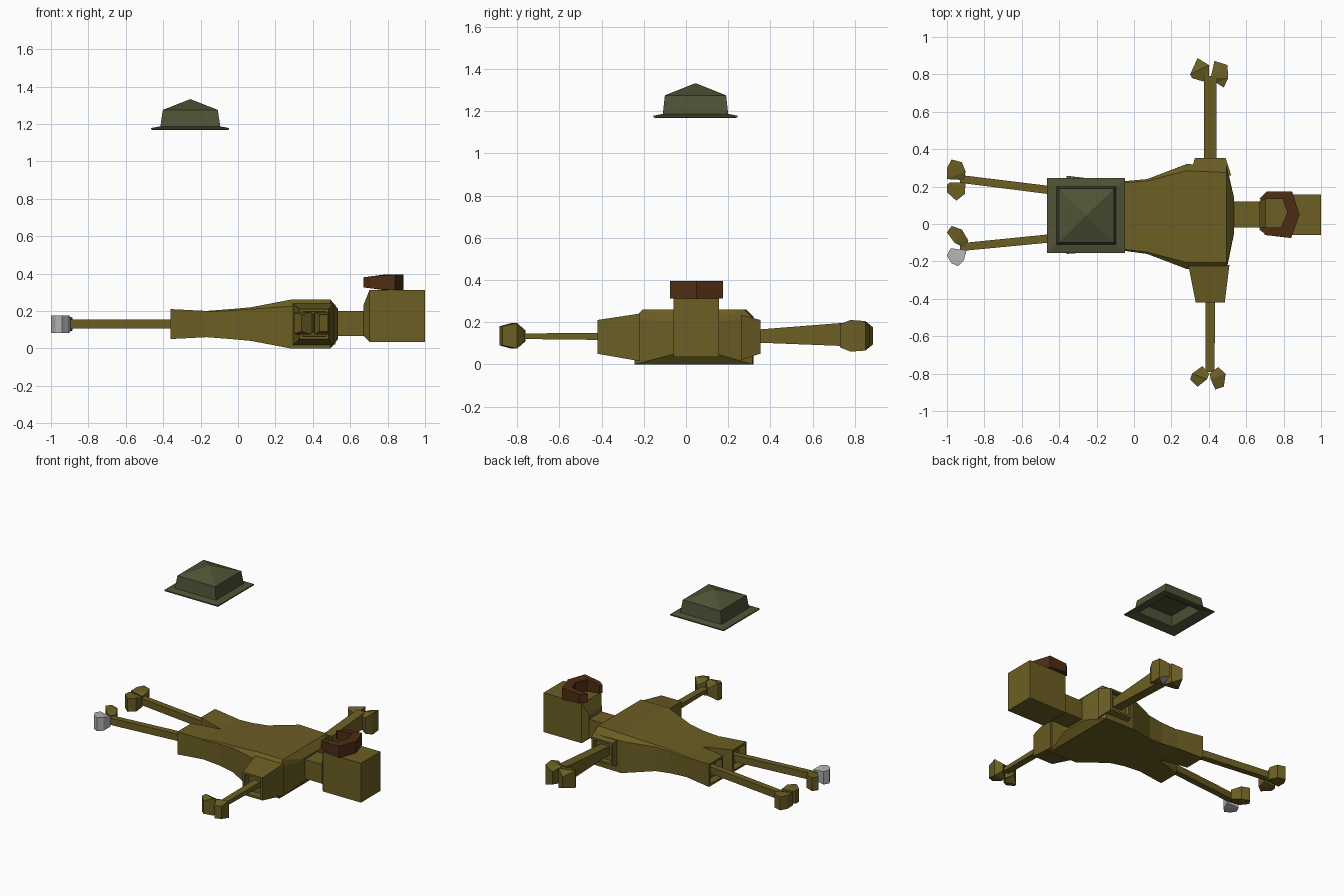
import bpy, bmesh

cube = bpy.data.objects.get("Cube")
if cube:
    bpy.data.objects.remove(cube)


def material(name, rgb):
    m = bpy.data.materials.new(name)
    m.use_nodes = True
    col = (*rgb, 1)
    m.diffuse_color = col
    bsdf = m.node_tree.nodes["Principled BSDF"]
    bsdf.inputs["Base Color"].default_value = col
    bsdf.inputs["Roughness"].default_value = 0.9
    return m


OLIVE = material("olive", (0.147, 0.112, 0.017))
GREEN = material("grey green", (0.080, 0.084, 0.037))
BROWN = material("dark brown", (0.076, 0.026, 0.006))
GREY = material("light grey", (0.45, 0.45, 0.45))


def finish(name, bm, *mats):
    bmesh.ops.recalc_face_normals(bm, faces=bm.faces)
    me = bpy.data.meshes.new(name)
    bm.to_mesh(me)
    bm.free()
    for m in mats:
        me.materials.append(m)
    ob = bpy.data.objects.new(name, me)
    bpy.context.collection.objects.link(ob)
    return ob


def loft(name, rings, mat, hollow_end=False):
    """Skin a row of equal-length rings; optionally recess the last cap as an opening."""
    bm = bmesh.new()
    rows = [[bm.verts.new(p) for p in r] for r in rings]
    n = len(rows[0])
    for a, b in zip(rows, rows[1:]):
        for i in range(n):
            j = (i + 1) % n
            bm.faces.new((a[i], a[j], b[j], b[i]))
    bm.faces.new(rows[0][::-1])
    end = bm.faces.new(rows[-1])
    bmesh.ops.recalc_face_normals(bm, faces=bm.faces)
    if hollow_end:
        bmesh.ops.inset_individual(bm, faces=[end], thickness=0.02)
        bmesh.ops.inset_individual(bm, faces=[end], thickness=0.002, depth=-0.05)
    return finish(name, bm, mat)


def rect_x(x, y0, y1, z0, z1):
    return [(x, y0, z0), (x, y1, z0), (x, y1, z1), (x, y0, z1)]


def rect_y(y, x0, x1, z0, z1):
    return [(x0, y, z0), (x1, y, z0), (x1, y, z1), (x0, y, z1)]


def rect_z(z, x0, x1, y0, y1):
    return [(x0, y0, z), (x1, y0, z), (x1, y1, z), (x0, y1, z)]


def torso_ring(x, y0, y1, z0, z1, c):
    # rectangle with both top corners chamfered
    return [(x, y0, z0), (x, y1, z0), (x, y1, z1 - c),
            (x, y1 - c, z1), (x, y0 + c, z1), (x, y0, z1 - c)]


# Torso
loft("torso", [torso_ring(*s) for s in (
    (-0.17, -0.145, 0.235, 0.06, 0.20, 0.005),
    (-0.04, -0.145, 0.230, 0.05, 0.21, 0.008),
    (0.07, -0.160, 0.240, 0.04, 0.22, 0.010),
    (0.28, -0.240, 0.320, 0.00, 0.26, 0.035),
    (0.495, -0.245, 0.315, 0.00, 0.26, 0.040),
    (0.535, -0.050, 0.140, 0.05, 0.21, 0.010))], OLIVE)

# Trouser legs, open at the ends
for name, inner, outer, inner_end, outer_end in (
        ("left", 0.048, 0.235, 0.10, 0.258), ("right", 0.048, -0.145, -0.005, -0.16)):
    a, b = sorted((inner, outer))
    c, d = sorted((inner_end, outer_end))
    loft(name + "_trouser", [rect_x(-0.165, a, b, 0.06, 0.20),
                             rect_x(-0.36, c, d, 0.05, 0.21)], OLIVE, True)

# Sleeves, open at the ends
loft("back_sleeve", [rect_y(0.26, 0.30, 0.52, 0.02, 0.235),
                     rect_y(0.352, 0.325, 0.49, 0.05, 0.21)], OLIVE, True)
loft("front_sleeve", [rect_y(-0.22, 0.29, 0.51, 0.015, 0.24),
                      rect_y(-0.42, 0.33, 0.485, 0.05, 0.21)], OLIVE, True)

# Arms and legs
loft("back_arm", [rect_y(0.28, 0.375, 0.44, 0.105, 0.16),
                  rect_y(0.79, 0.375, 0.44, 0.085, 0.20)], OLIVE)
loft("front_arm", [rect_y(-0.35, 0.383, 0.435, 0.115, 0.15),
                   rect_y(-0.79, 0.383, 0.43, 0.12, 0.146)], OLIVE)
loft("left_leg", [rect_x(-0.30, 0.14, 0.185, 0.107, 0.155),
                  rect_x(-0.93, 0.22, 0.262, 0.107, 0.155)], OLIVE)
loft("right_leg", [rect_x(-0.30, -0.085, -0.04, 0.107, 0.155),
                   rect_x(-0.93, -0.145, -0.103, 0.107, 0.155)], OLIVE)

# Neck and head, with a chamfered back of the head
loft("neck", [rect_x(0.50, -0.02, 0.12, 0.065, 0.20),
              rect_x(0.70, -0.02, 0.12, 0.065, 0.20)], OLIVE)
loft("head", [rect_x(0.67, -0.02, 0.12, 0.07, 0.23),
              rect_x(0.703, -0.06, 0.157, 0.035, 0.312),
              rect_x(1.0, -0.06, 0.157, 0.035, 0.312)], OLIVE)

# Curved hair band on the head: outer x, y, inner x, y, half height
band = [(0.67, -0.03, 0.685, -0.015, 0.027), (0.71, -0.06, 0.71, -0.02, 0.032),
        (0.84, -0.075, 0.785, -0.02, 0.042), (0.885, 0.05, 0.82, 0.06, 0.042),
        (0.845, 0.175, 0.795, 0.135, 0.042), (0.71, 0.175, 0.71, 0.135, 0.032),
        (0.67, 0.135, 0.685, 0.125, 0.027)]
loft("hair_band", [[(a, b, 0.353 - h), (c, d, 0.353 - h), (c, d, 0.353 + h), (a, b, 0.353 + h)]
                   for a, b, c, d, h in band], BROWN)


def claw(name, pts, z=0.135, mats=(OLIVE,), rule=None):
    """Faceted block from an outline of x, y and half height."""
    bm = bmesh.new()
    lo = [bm.verts.new((x, y, z - h)) for x, y, h in pts]
    hi = [bm.verts.new((x, y, z + h)) for x, y, h in pts]
    n = len(pts)
    for i in range(n):
        j = (i + 1) % n
        bm.faces.new((lo[i], lo[j], hi[j], hi[i]))
    caps = [bm.faces.new(lo[::-1]), bm.faces.new(hi)]
    bmesh.ops.triangulate(bm, faces=caps)
    bmesh.ops.recalc_face_normals(bm, faces=bm.faces)
    if rule:
        for f in bm.faces:
            f.material_index = 1 if rule(f) else 0
    finish(name, bm, *mats)


# Two claws at the end of each limb
claw("back_hand_claw_a", [(0.30, 0.80, 0.06), (0.31, 0.78, 0.055), (0.37, 0.762, 0.05),
                          (0.40, 0.78, 0.06), (0.40, 0.85, 0.07), (0.34, 0.887, 0.04)])
claw("back_hand_claw_b", [(0.41, 0.78, 0.06), (0.44, 0.755, 0.05), (0.48, 0.73, 0.055),
                          (0.503, 0.78, 0.075), (0.50, 0.85, 0.07), (0.43, 0.872, 0.045)],
     mats=(OLIVE, GREY),
     rule=lambda f: f.normal.z < -0.2 and f.calc_center_median().y > 0.815)
claw("front_hand_claw_a", [(0.30, -0.83, 0.055), (0.31, -0.80, 0.06), (0.365, -0.76, 0.025),
                           (0.403, -0.80, 0.05), (0.39, -0.83, 0.06), (0.34, -0.87, 0.045)])
claw("front_hand_claw_b", [(0.405, -0.80, 0.05), (0.45, -0.765, 0.025), (0.49, -0.80, 0.06),
                           (0.48, -0.87, 0.045), (0.435, -0.885, 0.045), (0.41, -0.83, 0.06)])
claw("left_foot_claw_a", [(-1, 0.24, 0.045), (-0.91, 0.235, 0.03), (-0.90, 0.28, 0.045),
                          (-0.92, 0.33, 0.047), (-0.975, 0.345, 0.047), (-1, 0.30, 0.047)], 0.13)
claw("left_foot_claw_b", [(-1, 0.17, 0.047), (-0.95, 0.125, 0.047), (-0.905, 0.16, 0.047),
                          (-0.90, 0.222, 0.035), (-0.985, 0.222, 0.045), (-1, 0.21, 0.045)], 0.13)
claw("right_foot_claw_a", [(-1, -0.045, 0.047), (-0.96, -0.10, 0.045), (-0.91, -0.125, 0.03),
                           (-0.885, -0.09, 0.035), (-0.92, -0.03, 0.047),
                           (-0.975, -0.01, 0.047)], 0.13)
claw("right_foot_claw_b", [(-1, -0.17, 0.047), (-0.975, -0.21, 0.047), (-0.94, -0.225, 0.047),
                           (-0.91, -0.195, 0.047), (-0.895, -0.14, 0.035),
                           (-0.98, -0.13, 0.045)], 0.13, mats=(GREY,))

# Floating hat: hollow inside, brim, tapered crown and pointed top
loft("hat", [rect_z(1.255, -0.38, -0.13, -0.08, 0.17),
             rect_z(1.185, -0.395, -0.115, -0.09, 0.18),
             rect_z(1.168, -0.455, -0.055, -0.145, 0.235),
             rect_z(1.170, -0.465, -0.048, -0.155, 0.245),
             rect_z(1.178, -0.465, -0.048, -0.155, 0.245),
             rect_z(1.187, -0.415, -0.095, -0.11, 0.20),
             rect_z(1.275, -0.402, -0.108, -0.10, 0.19),
             rect_z(1.332, -0.257, -0.253, 0.043, 0.047)], GREEN)
